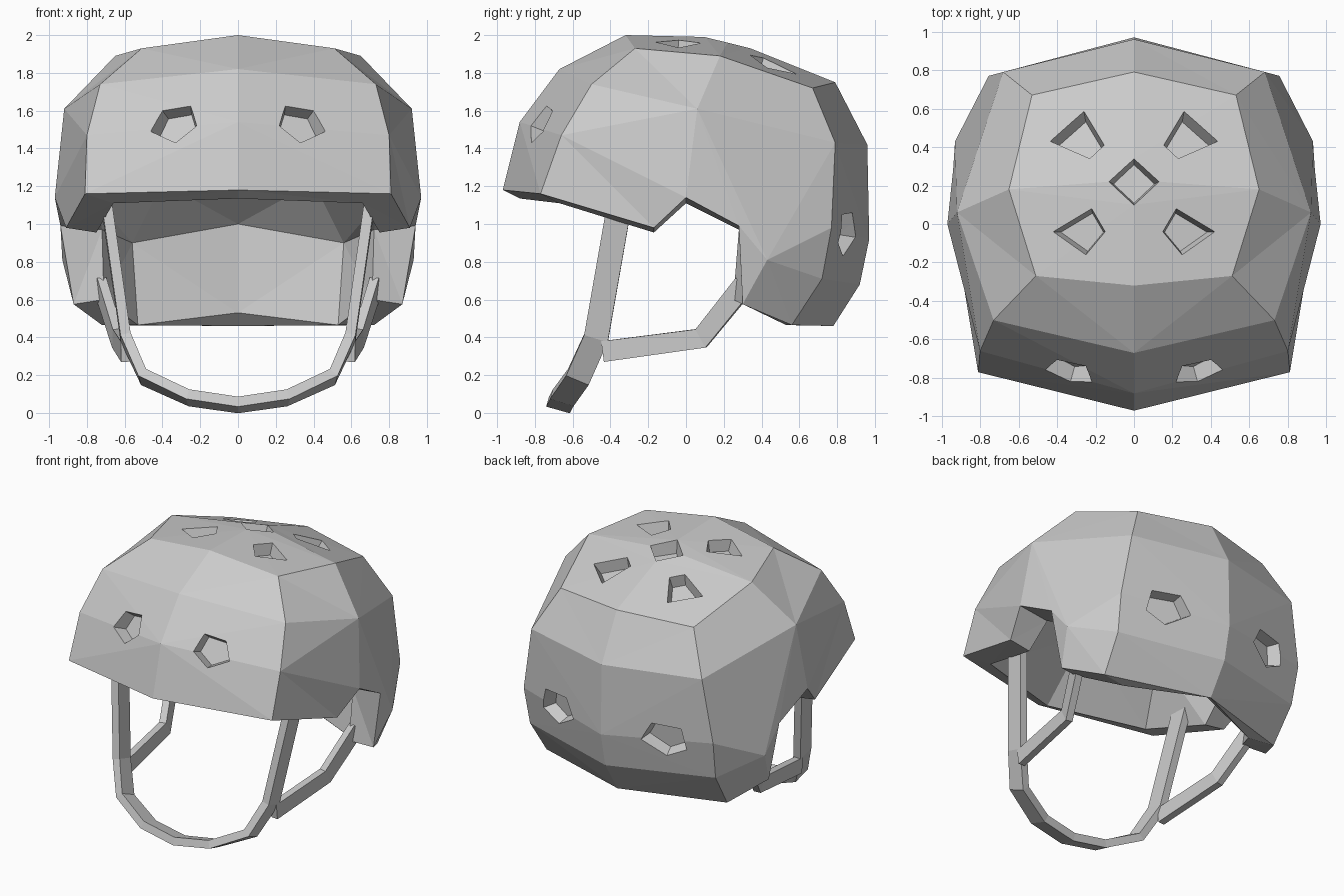
import bpy, bmesh
from mathutils import Vector
from mathutils.bvhtree import BVHTree

cube = bpy.data.objects.get("Cube")
if cube:
    bpy.data.objects.remove(cube, do_unlink=True)

grey = bpy.data.materials.new("light_grey")
grey.use_nodes = True
grey.diffuse_color = (0.6, 0.6, 0.6, 1)
grey.node_tree.nodes["Principled BSDF"].inputs["Base Color"].default_value = (0.6, 0.6, 0.6, 1)


def make_object(name, bm):
    mesh = bpy.data.meshes.new(name)
    bm.to_mesh(mesh)
    mesh.materials.append(grey)
    obj = bpy.data.objects.new(name, mesh)
    bpy.context.collection.objects.link(obj)
    return obj


# Shell: left half as named corner points and panels
points = {
    # centre line, front rim to rear rim
    "f3": (0, -.97, 1.18), "f2": (0, -.88, 1.54), "f1": (0, -.67, 1.82), "f0": (0, -.32, 2),
    "t1": (0, .1, 1.99), "t2": (0, .34, 1.93), "r0": (0, .79, 1.75), "r1": (0, .96, 1.42),
    "r2": (0, .97, .92), "r3": (0, .92, .68), "r4": (0, .78, .46),
    # front corner, side and back corner columns
    "c0": (.51, -.27, 1.93), "c1": (.73, -.5, 1.74), "c2": (.8, -.66, 1.47), "c3": (.81, -.77, 1.16),
    "k": (.13, .22, 1.96), "s0": (.65, .18, 1.89), "s1": (.92, .06, 1.61), "s2": (.97, 0, 1.14),
    "b0": (.53, .67, 1.72), "b1": (.68, .79, 1.43), "b2": (.755, .77, .98),
    "b3": (.74, .72, .71), "b4": (.72, .56, .465),
    # ear cut-out
    "e": (.91, -.17, .98), "g": (.94, .28, .99), "m": (.93, .43, .81), "h": (.87, .3, .575),
    # inner rim
    "if": (0, -.88, 1.135), "ic": (.66, -.67, 1.11), "ie": (.75, -.17, .955), "is": (.74, 0, 1.11),
    "ig": (.72, .28, .97), "ih": (.71, .25, .6), "ib": (.53, .53, .465), "ir": (0, .7, .53),
    # inner neck wall and dome
    "q0": (0, .74, 1), "q1": (.56, .6, .9),
    "d0": (0, -.5, 1.5), "d1": (.5, -.35, 1.45), "d2": (.55, .15, 1.35),
    "d3": (.4, .38, 1.22), "d4": (0, .4, 1.28),
}
panels = [
    # outside
    "f0 c0 s0 t1", "t1 s0 k", "t1 k t2", "t2 k s0", "t2 s0 b0 r0",
    "f0 f1 c1 c0", "f1 f2 c2 c1", "f2 f3 c3 c2",
    "c0 c1 s1 s0", "c1 c2 s1", "c2 c3 e", "c2 e s2 s1",
    "s0 s1 b1 b0", "s1 s2 g m", "s1 m b2 b1", "m b3 b2", "m g h", "m h b4 b3",
    "r0 b0 b1 r1", "r1 b1 b2 r2", "r2 b2 b3 r3", "r3 b3 b4 r4",
    # inside
    "if ic d1 d0", "ic ie d1", "ie is d2 d1", "is q1 d3 d2", "is ig q1", "ig ih q1",
    "ih ib q1", "ib ir q0 q1", "q1 q0 d4 d3", "d0 d1 d2 d3 d4",
]
outer_rim = "f3 c3 e s2 g h b4 r4".split()
inner_rim = "if ic ie is ig ih ib ir".split()
for i in range(len(outer_rim) - 1):
    panels.append(" ".join(outer_rim[i:i + 2] + inner_rim[i:i + 2][::-1]))

bm = bmesh.new()
verts = {k: bm.verts.new(p) for k, p in points.items()}
for panel in panels:
    bm.faces.new([verts[k] for k in panel.split()])
bmesh.ops.recalc_face_normals(bm, faces=bm.faces)
bm.faces.ensure_lookup_table()
if bm.faces[0].normal.z < 0:
    bmesh.ops.reverse_faces(bm, faces=bm.faces)
bmesh.ops.triangulate(bm, faces=bm.faces)
bm.normal_update()
surface = BVHTree.FromBMesh(bm)
shell = make_object("helmet_shell", bm)
mirror = shell.modifiers.new("mirror", "MIRROR")
mirror.use_clip = True

# Vent pockets: outlines projected onto the shell, then sunk along its normal
TOP, FRONT, BACK = (0, 0, -1), (0, 1, 0), (0, -1, 0)
vents = [
    (TOP, [(.26, .585), (.435, .43), (.23, .34), (.155, .41)]),
    (TOP, [(.22, .08), (.42, -.04), (.25, -.16), (.15, -.04)]),
    (FRONT, [(.4, 1.6), (.25, 1.625), (.22, 1.52), (.33, 1.43), (.46, 1.49)]),
    (BACK, [(.54, 1.05), (.34, 1.06), (.27, .93), (.43, .83), (.57, .9)]),
]
centre_vent = (TOP, [(0, .34), (.13, .22), (0, .1), (-.13, .22)])


def add_vent(bm, direction, outline, side):
    d = Vector(direction)
    hits, normal = [], Vector()
    for u, v in outline:
        origin = Vector((max(abs(u), .001), v, 0) if d.z else (max(abs(u), .001), 0, v)) - d * 4
        loc, n, _, _ = surface.ray_cast(origin, d)
        flip = side * (-1 if u < 0 else 1)
        hits.append(Vector((side * u, loc.y, loc.z)))
        normal += Vector((n.x * flip if u else 0, n.y, n.z))
    normal.normalize()
    mid = sum(hits, Vector()) / len(hits)
    # walls taper evenly from above the shell down to the floor
    outer, inner = [], []
    for p in hits:
        flat = p - normal * (p - mid).dot(normal) - mid
        outer.append(bm.verts.new(p + flat * .18 + normal * .08))
        inner.append(bm.verts.new(mid + flat * .82 - normal * .08))
    bm.faces.new(outer)
    bm.faces.new(inner[::-1])
    for i in range(len(hits)):
        j = (i + 1) % len(hits)
        bm.faces.new((outer[j], outer[i], inner[i], inner[j]))


bm = bmesh.new()
for direction, outline in vents:
    for side in (1, -1):
        add_vent(bm, direction, outline, side)
add_vent(bm, *centre_vent, 1)
bmesh.ops.recalc_face_normals(bm, faces=bm.faces)
bmesh.ops.triangulate(bm, faces=bm.faces)
cutter = make_object("vent_cutter", bm)
cutter.hide_render = True
cutter.hide_set(True)
cutter.display_type = "WIRE"
cut = shell.modifiers.new("vents", "BOOLEAN")
cut.operation = "DIFFERENCE"
cut.solver = "EXACT"
cut.object = cutter


# Straps: flat bands swept along a path
def strap(name, path, across, width, thick):
    bm = bmesh.new()
    path = [Vector(p) for p in path]
    rings = []
    for i, p in enumerate(path):
        before = (p - path[i - 1]).normalized() if i else Vector()
        after = (path[i + 1] - p).normalized() if i + 1 < len(path) else Vector()
        tangent = (before + after).normalized()
        w = Vector(across)
        w = (w - tangent * w.dot(tangent)).normalized()
        t = tangent.cross(w)
        rings.append([bm.verts.new(p + w * width * a / 2 + t * thick * b / 2)
                      for a, b in ((1, 1), (-1, 1), (-1, -1), (1, -1))])
    for r, q in zip(rings, rings[1:]):
        for i in range(4):
            j = (i + 1) % 4
            bm.faces.new((r[i], r[j], q[j], q[i]))
    bm.faces.new(rings[0])
    bm.faces.new(rings[-1])
    bmesh.ops.recalc_face_normals(bm, faces=bm.faces)
    return make_object(name, bm)


def flipped(path):
    return [(-x, y, z) for x, y, z in path]


chin = [(.71, -.335, 1.2), (.595, -.475, .4), (.5, -.57, .19), (.26, -.65, .08), (0, -.67, .042)]
strap("chin_strap", chin + flipped(chin[-2::-1]), (0, .96, -.27), .13, .055)

rear = [(.595, -.44, .325), (.64, .08, .395), (.73, .31, .68)]
strap("left_rear_strap", rear, (0, -.3, 1), .11, .05)
strap("right_rear_strap", flipped(rear), (0, -.3, 1), .11, .05)
